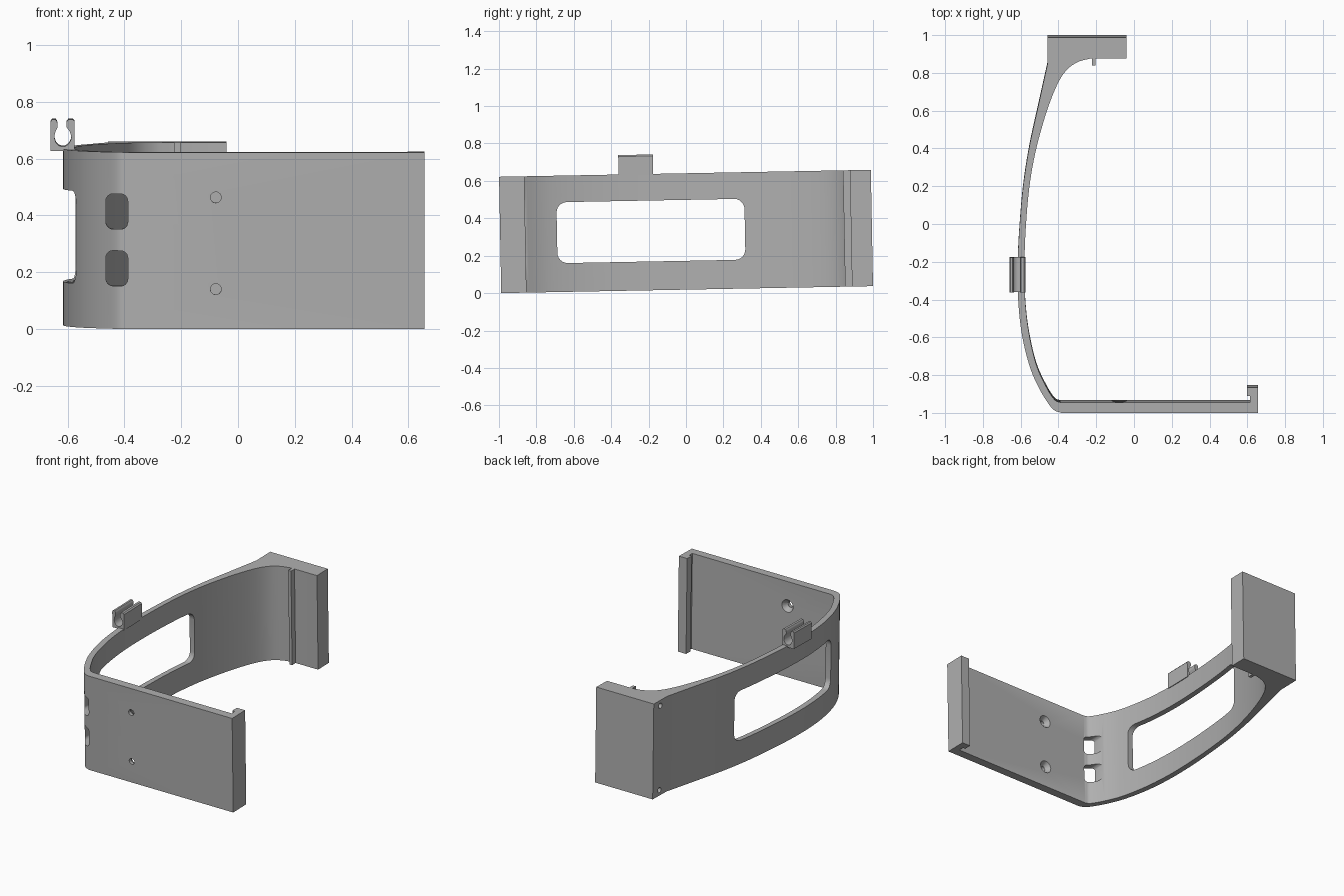
import bpy, bmesh, math
from mathutils import Vector

cube = bpy.data.objects.get("Cube")
if cube:
    bpy.data.objects.remove(cube, do_unlink=True)

TILT = 0.0187
HEIGHT = 0.622

grey = bpy.data.materials.new("plain grey")
grey.use_nodes = True
grey.diffuse_color = (0.43, 0.43, 0.43, 1)
grey.node_tree.nodes["Principled BSDF"].inputs["Base Color"].default_value = (0.43, 0.43, 0.43, 1)


def smooth(points, steps=5):
    """Curve passing through every point."""
    p = [Vector(q) for q in points]
    p = [2 * p[0] - p[1]] + p + [2 * p[-1] - p[-2]]
    out = []
    for a, b, c, d in zip(p, p[1:], p[2:], p[3:]):
        for i in range(steps):
            t = i / steps
            out.append(0.5 * (2 * b + (c - a) * t + (2 * a - 5 * b + 4 * c - d) * t * t
                              + (3 * b - a - 3 * c + d) * t ** 3))
    return [tuple(v) for v in out] + [tuple(points[-1])]


def rounded(x0, x1, y0, y1, r, n=6):
    """Rounded rectangle outline."""
    corners = [(x1 - r, y1 - r), (x0 + r, y1 - r), (x0 + r, y0 + r), (x1 - r, y0 + r)]
    return [(cx + r * math.cos((k + i / n) * math.pi / 2), cy + r * math.sin((k + i / n) * math.pi / 2))
            for k, (cx, cy) in enumerate(corners) for i in range(n + 1)]


def prism(name, outline, lo, hi, axis, end_scale=1.0):
    """Extrude an outline along an axis, optionally tapering the far end."""
    place = {"X": lambda a, b, t: (t, a, b),
             "Y": lambda a, b, t: (a, t, b),
             "Z": lambda a, b, t: (a, b, t)}[axis]
    n = len(outline)
    ca, cb = sum(p[0] for p in outline) / n, sum(p[1] for p in outline) / n
    bm = bmesh.new()
    low = [bm.verts.new(place(a, b, lo)) for a, b in outline]
    top = [bm.verts.new(place(ca + (a - ca) * end_scale, cb + (b - cb) * end_scale, hi)) for a, b in outline]
    bm.faces.new(low)
    bm.faces.new(top)
    for i in range(n):
        j = (i + 1) % n
        bm.faces.new((low[i], low[j], top[j], top[i]))
    bmesh.ops.recalc_face_normals(bm, faces=bm.faces)
    mesh = bpy.data.meshes.new(name)
    bm.to_mesh(mesh)
    bm.free()
    mesh.materials.append(grey)
    obj = bpy.data.objects.new(name, mesh)
    bpy.context.collection.objects.link(obj)
    return obj


def circle(x, y, r, n=24):
    return [(x + r * math.cos(i * math.tau / n), y + r * math.sin(i * math.tau / n)) for i in range(n)]


def activate(obj):
    bpy.ops.object.select_all(action="DESELECT")
    obj.select_set(True)
    bpy.context.view_layer.objects.active = obj


def cut(obj, cutter):
    cutter.hide_render = True
    mod = obj.modifiers.new("cut", "BOOLEAN")
    mod.object = cutter
    mod.operation = "DIFFERENCE"
    mod.solver = "EXACT"
    activate(obj)
    bpy.ops.object.modifier_apply(modifier=mod.name)
    bpy.data.objects.remove(cutter, do_unlink=True)


# Bracket: front plate with hooked lip, curved side strap and rear block
outer = smooth([(-0.385, -0.994), (-0.42, -0.982), (-0.45, -0.95), (-0.505, -0.86), (-0.555, -0.74),
                (-0.595, -0.57), (-0.614, -0.38), (-0.615, -0.18), (-0.604, 0.02), (-0.585, 0.22),
                (-0.553, 0.42), (-0.505, 0.64), (-0.458, 0.852)])
inner = smooth([(-0.23, 0.882), (-0.3, 0.862), (-0.362, 0.815), (-0.415, 0.725), (-0.472, 0.57),
                (-0.523, 0.38), (-0.554, 0.2), (-0.572, 0), (-0.58, -0.2), (-0.577, -0.38),
                (-0.558, -0.56), (-0.517, -0.74), (-0.46, -0.865), (-0.42, -0.925), (-0.39, -0.939)])
hook = [(0.615, -0.939), (0.615, -0.906), (0.597, -0.906), (0.597, -0.859), (0.657, -0.859), (0.657, -0.994)]
block = [(-0.458, 0.994), (-0.04, 0.994), (-0.04, 0.882)]
bracket = prism("bracket", outer + block + inner + hook, 0, HEIGHT, "Z")

# Side window
cut(bracket, prism("window_cutter", rounded(-0.69, 0.315, 0.154, 0.48, 0.055), -0.8, -0.3, "X"))

# Corner slots, screw holes with countersinks, and small holes in the block
for z in (0.213, 0.413):
    cut(bracket, prism("slot_cutter", rounded(-0.465, -0.388, z - 0.062, z + 0.062, 0.025), -1.1, -0.7, "Y"))
for z in (0.14, 0.463):
    cut(bracket, prism("screw_cutter", circle(-0.078, z, 0.019), -1.1, -0.9, "Y"))
    cut(bracket, prism("countersink_cutter", circle(-0.078, z, 0.046), -0.93, -0.972, "Y", 0.45))
for z in (0.036, HEIGHT - 0.036):
    cut(bracket, prism("block_hole_cutter", circle(0.925, z, 0.017), -0.6, -0.3, "X"))

# Thin upright rib in front of the rear block
rib = prism("locating_rib", [(-0.223, 0.89), (-0.223, 0.845), (-0.203, 0.845), (-0.203, 0.89)],
            0, HEIGHT, "Z")

# Open cable clip on the top edge of the strap
cavity = smooth([(-0.603, 0.718), (-0.604, 0.7), (-0.592, 0.682), (-0.587, 0.66), (-0.598, 0.638),
                 (-0.616, 0.63), (-0.636, 0.638), (-0.646, 0.66), (-0.643, 0.682), (-0.635, 0.7),
                 (-0.637, 0.718)], 3)
left_tip = [(-0.642, 0.726), (-0.654, 0.726), (-0.66, 0.718)]
right_tip = [(-0.575, 0.718), (-0.582, 0.726), (-0.597, 0.726)]
clip = prism("cable_clip", cavity + left_tip + [(-0.66, 0.614), (-0.575, 0.614)] + right_tip,
             -0.355, -0.17, "Y")

# Slight lean of the whole assembly, with soft curves and sharp edges
for part in (bracket, rib, clip):
    part.rotation_euler.x = TILT
    part.location = (0, 0.006, TILT)
    activate(part)
    bpy.ops.object.shade_smooth_by_angle(angle=math.radians(30))
